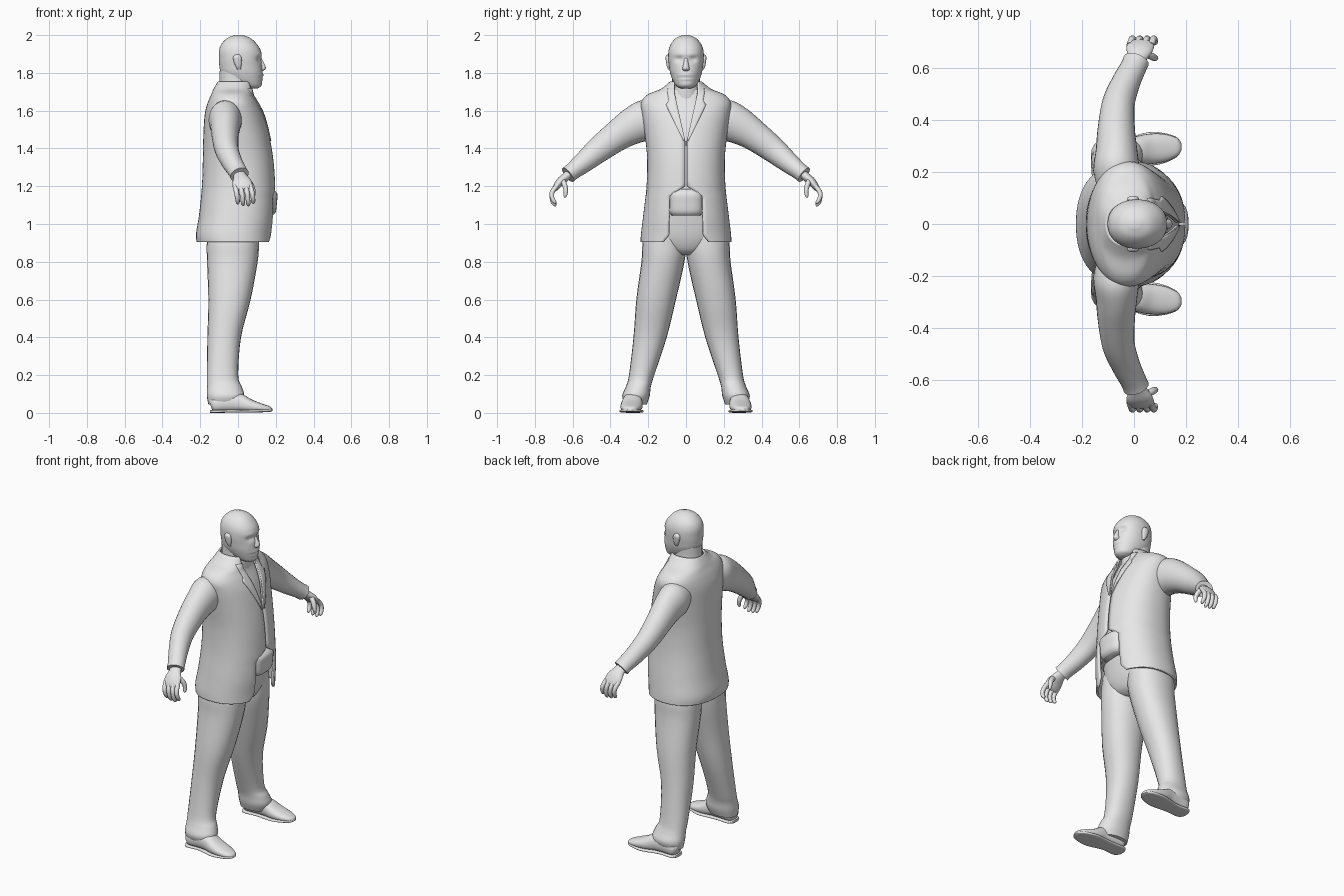
import bpy, bmesh, math
from mathutils import Vector

grey = bpy.data.materials.new("plain_grey")
grey.diffuse_color = (0.8, 0.8, 0.8, 1)


def smooth_rows(rows, steps=4):
    """Catmull-Rom interpolation of section tuples."""
    out = []
    for i in range(len(rows) - 1):
        p0, p1 = rows[max(i - 1, 0)], rows[i]
        p2, p3 = rows[i + 1], rows[min(i + 2, len(rows) - 1)]
        for s in range(steps):
            t = s / steps
            out.append(tuple(0.5 * (2 * b + (c - a) * t + (2 * a - 5 * b + 4 * c - d) * t * t
                                    + (3 * b - a - 3 * c + d) * t ** 3)
                             for a, b, c, d in zip(p0, p1, p2, p3)))
    out.append(tuple(rows[-1]))
    return out


def power(v, e):
    return math.copysign(abs(v) ** (2 / e), v)


def finish(name, rings, closed=True, mirror=False, thick=0, angle=50):
    """Skin a list of point rings into one object."""
    bm = bmesh.new()
    grid = [[bm.verts.new(p) for p in ring] for ring in rings]
    n = len(grid[0])
    for a, b in zip(grid, grid[1:]):
        for i in range(n if closed else n - 1):
            j = (i + 1) % n
            bm.faces.new((a[i], a[j], b[j], b[i]))
    if closed:
        bm.faces.new(grid[0][::-1])
        bm.faces.new(grid[-1])
    bmesh.ops.recalc_face_normals(bm, faces=bm.faces)
    me = bpy.data.meshes.new(name)
    bm.to_mesh(me)
    bm.free()
    me.materials.append(grey)
    me.polygons.foreach_set("use_smooth", [True] * len(me.polygons))
    me.set_sharp_from_angle(angle=math.radians(angle))
    ob = bpy.data.objects.new(name, me)
    bpy.context.collection.objects.link(ob)
    if thick:
        m = ob.modifiers.new("thickness", 'SOLIDIFY')
        m.thickness, m.offset = thick, 0
    if mirror:
        m = ob.modifiers.new("mirror", 'MIRROR')
        m.use_axis = (False, True, False)
        m.use_clip = False
        m.use_mirror_merge = False
    return ob


def tube(name, rows, ref=(1, 0, 0), flat=False, n=24, e=2.0, mirror=False, steps=4):
    """Rows are (x, y, z, radius along ref, radius across)."""
    rows = smooth_rows(rows, steps)
    rings = []
    for i, (x, y, z, ra, rb) in enumerate(rows):
        lo, hi = rows[max(i - 1, 0)], rows[min(i + 1, len(rows) - 1)]
        t = Vector((0, 0, 1)) if flat else (Vector(hi[:3]) - Vector(lo[:3])).normalized()
        r = Vector(ref)
        a = (r - t * r.dot(t)).normalized()
        b = t.cross(a)
        ring = []
        for k in range(n):
            w = 2 * math.pi * k / n
            p = Vector((x, y, z)) + a * ra * power(math.cos(w), e) + b * rb * power(math.sin(w), e)
            p.z = max(p.z, 0)
            ring.append(p)
        rings.append(ring)
    return finish(name, rings, mirror=mirror)


# Jacket: open shell, rows are (z, centre x, depth radius, half width)
E = 2.3
jacket = smooth_rows([
    (.905, -.018, .195, .235), (.95, -.018, .198, .232), (1.05, -.005, .195, .22),
    (1.2, .003, .188, .203), (1.35, 0, .18, .20), (1.48, -.01, .167, .213),
    (1.58, -.02, .15, .228), (1.64, -.027, .128, .232), (1.68, -.03, .108, .20),
    (1.71, -.025, .10, .13), (1.75, -.015, .088, .08)], 6)


def lerp_table(table, z):
    for (z0, v0), (z1, v1) in zip(table, table[1:]):
        if z <= z1:
            return v0 + (v1 - v0) * max(0, (z - z0) / (z1 - z0))
    return table[-1][1]


def gap(z):
    return lerp_table([(.905, .12), (.94, .09), (1.16, .085), (1.19, .006),
                       (1.44, .004), (1.70, .062), (1.75, .06)], z)


def jacket_x(z, y):
    row = min(jacket, key=lambda r: abs(r[0] - z))
    return row[1] + row[2] * max(0, 1 - (abs(y) / row[3]) ** E) ** (1 / E)


rings = []
for z, cx, rx, ry in jacket:
    g = math.asin(min(1, (gap(z) / ry) ** (E / 2)))
    angles = [g + (2 * math.pi - 2 * g) * k / 56 for k in range(57)]
    rings.append([(cx + rx * power(math.cos(w), E), ry * power(math.sin(w), E), z) for w in angles])
finish("jacket", rings, closed=False, thick=.012)

# Lapels folded back along the neck opening
lapel = []
for z, cx, rx, ry in jacket:
    if 1.43 < z < 1.72:
        wide = lerp_table([(1.43, .006), (1.63, .06), (1.65, .04), (1.72, .035)], z)
        ys = [gap(z) + wide * k / 4 for k in range(5)]
        lapel.append([(jacket_x(z, y) + .008, y, z) for y in ys])
finish("lapel", lapel, closed=False, mirror=True, thick=.006)

# Shirt inside the jacket, and the belly bulge showing through the opening
tube("shirt", [(-.0, 0, 1.05, .175, .19), (.0, 0, 1.2, .172, .185), (-.003, 0, 1.35, .163, .185),
               (-.012, 0, 1.48, .148, .19), (-.022, 0, 1.58, .128, .19),
               (-.03, 0, 1.66, .10, .17), (-.02, 0, 1.72, .08, .08)], flat=True, e=2.2, n=32)
tube("shirt_front", [(.14, 0, 1.045, .045, .075), (.145, 0, 1.065, .055, .088),
                     (.148, 0, 1.11, .058, .09), (.15, 0, 1.16, .058, .088),
                     (.14, 0, 1.185, .045, .07)], flat=True, e=2.6)

# Trousers
tube("trouser_seat", [(-.025, 0, .835, .075, .05), (-.025, 0, .86, .115, .12),
                      (-.025, 0, .92, .143, .19), (-.02, 0, 1.0, .155, .20),
                      (-.01, 0, 1.10, .16, .19)], flat=True, e=2.3, n=32)
tube("trouser_leg", [(-.072, .265, .045, .085, .058), (-.066, .265, .09, .099, .073),
                     (-.072, .252, .14, .092, .066), (-.082, .235, .2, .083, .067),
                     (-.073, .19, .4, .089, .088), (-.045, .158, .6, .112, .105),
                     (-.03, .122, .8, .134, .114), (-.027, .115, .9, .138, .115),
                     (-.02, .11, 1.0, .13, .10)], flat=True, mirror=True, e=2.2)

# Shoes with soles
tube("shoe", [(-.145, .28, .04, .025, .03), (-.125, .28, .045, .045, .042),
              (-.06, .28, .055, .05, .05), (.0, .283, .055, .052, .05),
              (.06, .288, .038, .058, .036), (.12, .293, .027, .052, .024),
              (.165, .297, .02, .034, .015), (.18, .298, .017, .012, .006)],
     ref=(0, 1, 0), e=2.4, mirror=True)
tube("shoe_sole", [(-.148, .28, .008, .025, .008), (-.125, .28, .008, .05, .008),
                   (-.04, .28, .009, .048, .008), (.06, .288, .009, .064, .008),
                   (.12, .293, .011, .056, .008), (.165, .297, .013, .037, .008),
                   (.182, .298, .015, .012, .005)], ref=(0, 1, 0), e=4, mirror=True)

# Sleeves
tube("sleeve", [(-.07, .15, 1.565, .075, .08), (-.068, .21, 1.55, .088, .108),
                (-.067, .28, 1.52, .08, .098), (-.068, .36, 1.47, .072, .082),
                (-.06, .46, 1.395, .063, .069), (-.032, .54, 1.328, .055, .056),
                (-.003, .60, 1.28, .05, .046), (.008, .625, 1.26, .051, .046)], mirror=True)

# Hands: palm, four curled fingers and a thumb
tube("palm", [(.0, .605, 1.275, .032, .024), (.012, .635, 1.25, .036, .023),
              (.02, .665, 1.225, .05, .022), (.026, .688, 1.195, .052, .018),
              (.028, .698, 1.18, .045, .012)], mirror=True)
for i, (x, drop) in enumerate([(-.016, .0), (.012, -.008), (.04, -.01), (.066, .003)]):
    tube(f"finger_{i + 1}", [(x, .686, 1.20, .013, .013), (x + .008, .709, 1.168, .013, .013),
                             (x + .013, .708, 1.135 + drop, .012, .012),
                             (x + .015, .695, 1.113 + drop, .010, .010),
                             (x + .015, .688, 1.106 + drop, .003, .003)],
         n=10, mirror=True, steps=3)
tube("thumb", [(.04, .655, 1.235, .016, .014), (.068, .643, 1.208, .015, .014),
               (.08, .636, 1.175, .013, .012), (.082, .64, 1.148, .009, .009),
               (.082, .642, 1.14, .003, .003)], n=10, mirror=True, steps=3)

# Neck
tube("neck", [(-.02, 0, 1.62, .085, .09), (-.014, 0, 1.70, .086, .08), (-.013, 0, 1.75, .085, .074),
              (-.013, 0, 1.81, .086, .075)], flat=True)

# Head, with sockets, brow, lips and chin pushed in or out of the face
head = tube("head", [(.07, 0, 1.717, .03, .025), (.063, 0, 1.73, .054, .05), (.036, 0, 1.76, .09, .07),
                     (.02, 0, 1.80, .11, .084), (.014, 0, 1.84, .113, .09),
                     (.012, 0, 1.88, .113, .094), (.01, 0, 1.92, .11, .092),
                     (.006, 0, 1.955, .092, .079), (.005, 0, 1.985, .06, .052),
                     (.005, 0, 2.0, .02, .017)], flat=True, n=48, steps=6, e=2.15)
for v in head.data.vertices:
    if v.co.x > .04:
        for y, z, sy, sz, push in [(.036, 1.872, .016, .012, -.013), (.035, 1.897, .025, .009, .004),
                                   (0, 1.788, .025, .006, .006), (0, 1.776, .028, .004, -.004),
                                   (0, 1.768, .022, .006, .005), (0, 1.737, .025, .012, .006)]:
            d = ((abs(v.co.y) - y) / sy) ** 2 + ((v.co.z - z) / sz) ** 2
            v.co.x += push * math.exp(-d / 2)

# Nose and ears
tube("nose", [(.112, 0, 1.885, .008, .009), (.122, 0, 1.86, .012, .011), (.128, 0, 1.835, .018, .016),
              (.128, 0, 1.82, .018, .019), (.122, 0, 1.81, .010, .012)], flat=True, n=16)
tube("ear", [(.005, .086, 1.818, .009, .008), (.002, .092, 1.835, .015, .010),
             (-.002, .095, 1.865, .022, .012), (-.004, .096, 1.885, .021, .012),
             (-.003, .093, 1.898, .009, .006)], flat=True, n=14, mirror=True)
